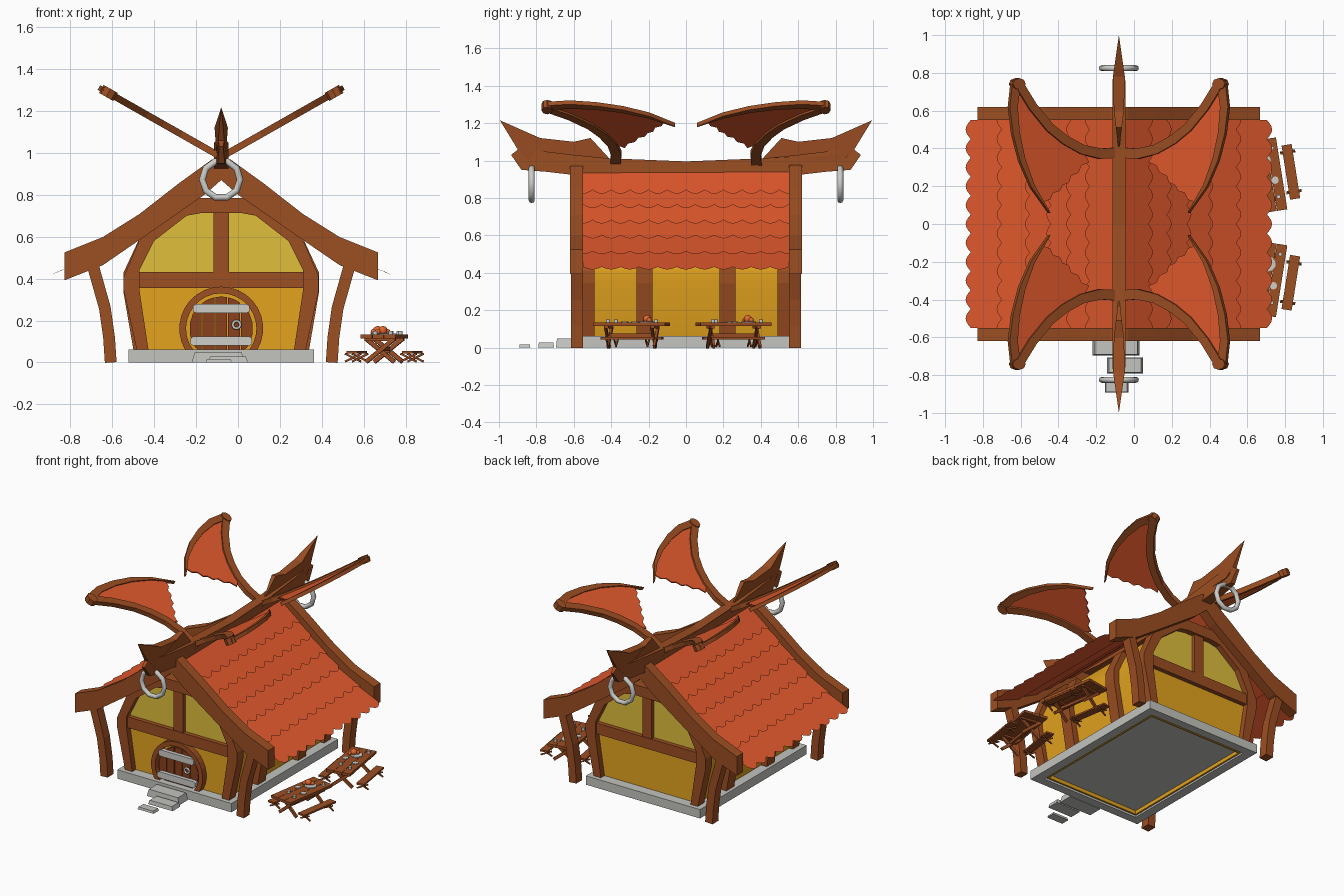
import bpy, bmesh, math
from mathutils import Matrix, Vector

if "Cube" in bpy.data.objects:
    bpy.data.objects.remove(bpy.data.objects["Cube"])

CX = -0.08  # house centre line


def mat(name, r, g, b):
    m = bpy.data.materials.new(name)
    m.diffuse_color = [((c / 255 + 0.055) / 1.055) ** 2.4 for c in (r, g, b)] + [1]
    m.use_nodes = True
    m.node_tree.nodes["Principled BSDF"].inputs["Base Color"].default_value = m.diffuse_color
    return m


WOOD = mat("brown wood", 156, 78, 34)
DOOR = mat("dark door wood", 138, 64, 28)
RED = mat("roof red", 226, 89, 45)
OCHRE = mat("ochre plaster", 228, 164, 30)
PANE = mat("pale yellow pane", 224, 191, 60)
STONE = mat("grey stone", 195, 195, 191)
METAL = mat("light metal", 205, 205, 202)
FOOD = mat("roast orange", 226, 104, 45)


def mesh(name, verts, faces, m):
    me = bpy.data.meshes.new(name)
    bm = bmesh.new()
    vs = [bm.verts.new(v) for v in verts]
    for f in faces:
        bm.faces.new([vs[i] for i in f])
    bmesh.ops.recalc_face_normals(bm, faces=bm.faces)
    bm.normal_update()
    if len(bm.faces) == 1:  # open sheets face up
        for f in bm.faces:
            if f.normal.z < 0:
                f.normal_flip()
    bm.to_mesh(me)
    bm.free()
    me.materials.append(m)
    ob = bpy.data.objects.new(name, me)
    bpy.context.collection.objects.link(ob)
    return ob


def along_y(a, b, d):
    return (CX + a, d, b)


def extrude(name, poly, d0, d1, f, m):
    n = len(poly)
    verts = [f(a, b, d) for d in (d0, d1) for a, b in poly]
    faces = [list(range(n)), list(range(n, 2 * n))]
    faces += [(i, (i + 1) % n, n + (i + 1) % n, n + i) for i in range(n)]
    return mesh(name, verts, faces, m)


def ribbon(path, widths):
    """Outline of a 2D path with a width at each point."""
    left, right = [], []
    for i, p in enumerate(path):
        a, b = path[max(i - 1, 0)], path[min(i + 1, len(path) - 1)]
        t = Vector((b[0] - a[0], b[1] - a[1])).normalized() * widths[i] / 2
        left.append((p[0] - t.y, p[1] + t.x))
        right.append((p[0] + t.y, p[1] - t.x))
    return left + right[::-1]


def flip(poly):
    return [(-a, b) for a, b in poly]


def arch(profile):
    """Right-hand profile from bottom to top, mirrored to a full arch."""
    return profile + flip(profile)[::-1]


def box(name, c, s, m, tilt=0.0, M=Matrix(), top=1.0):
    T = M @ Matrix.Translation(c) @ Matrix.Rotation(tilt, 4, 'Y')
    q = [(-1, -1), (1, -1), (1, 1), (-1, 1)]

    def f(a, b, d):
        k = top if d > 0 else 1
        return T @ Vector((a * k * s[0] / 2, b * k * s[1] / 2, d * s[2] / 2))
    return extrude(name, q, -1, 1, f, m)


def finish(name, m):
    ob = bpy.context.object
    ob.name = name
    ob.data.materials.append(m)
    ob.data.shade_smooth()
    ob.data.set_sharp_from_angle(angle=math.radians(60))
    return ob


def ring(name, loc, R, r, n):
    bpy.ops.mesh.primitive_torus_add(location=loc, rotation=(math.pi / 2, 0, 0), major_radius=R,
                                     minor_radius=r, major_segments=n, minor_segments=8)
    return finish(name, METAL)


# stone base: slab, hollow rim and wall footing seen from below
box("base_slab", (CX, 0, .046), (.884, 1.18, .032), STONE)
for s in (-1, 1):
    box("base_rim_side", (CX + s * .41, 0, .016), (.064, 1.18, .032), STONE)
    box("base_rim_end", (CX, s * .56, .016), (.76, .06, .032), STONE)
    box("wall_footing_side", (CX + s * .364, 0, .02), (.012, 1.03, .03), OCHRE)
    box("wall_footing_end", (CX, s * .512, .02), (.73, .012, .03), OCHRE)
for x, y, w, d, h in ((-.095, -.645, .25, .1, .048), (-.048, -.748, .19, .085, .028), (-.092, -.862, .125, .06, .016)):
    box("step_stone", (x, y, h / 2), (w, d, h), STONE, top=.9)

# barrel shaped wall body, panes above the cross beam
outer = [(.403, .06), (.465, .345), (.465, .41), (.39, .585), (.25, .72), (.11, .785)]
inner = [(.347, .06), (.39, .345), (.39, .44), (.32, .58), (.165, .70), (.10, .712)]
wall = [((a + c) / 2, (b + d) / 2) for (a, b), (c, d) in zip(outer, inner)]
body = extrude("wall_body", arch(wall), -.52, .52, along_y, OCHRE)
body.data.materials.append(PANE)
bm = bmesh.new()
bm.from_mesh(body.data)
bmesh.ops.bisect_plane(bm, geom=bm.verts[:] + bm.edges[:] + bm.faces[:], plane_co=(0, 0, .4), plane_no=(0, 0, 1))
for f in bm.faces:
    f.material_index = int(abs(f.normal.y) > .9 and f.calc_center_median().z > .4)
bm.to_mesh(body.data)
bm.free()
body.data.shade_smooth()
body.data.set_sharp_from_angle(angle=math.radians(40))

barge_top = [(.748, .525), (.565, .598), (.39, .708), (.2, .856), (.046, .967), (0, .985)]
barge_low = [(.748, .392), (.565, .464), (.39, .584), (.08, .80), (0, .87)]
barge = barge_top + flip(barge_top[:-1])[::-1] + flip(barge_low) + barge_low[:-1][::-1]
leg = ribbon([(.527, 0), (.535, .12), (.555, .26), (.617, .48)], [.056] * 4)
post = ribbon([(.39, .055), (.44, .345), (.44, .42), (.37, .57)], [.055] * 4)
head = [(.40, 1.0), (.51, 1.12), (.60, 1.10), (.78, 1.12), (.995, 1.215), (.90, 1.06), (.84, 1.0)]

for s in (-1, 1):
    # end framing, barge boards and outer legs
    extrude("wall_end_frame", arch(outer) + arch(inner)[::-1], s * .49, s * .56, along_y, WOOD)
    box("cross_beam", (CX, s * .525, .393), (.82, .05, .076), WOOD)
    box("upper_post", (CX, s * .523, .58), (.072, .046, .30), WOOD)
    extrude("barge_board", barge, s * .55, s * .62, along_y, WOOD)
    for t in (-1, 1):
        extrude("outer_leg", leg if t > 0 else flip(leg), s * .55, s * .615, along_y, WOOD)
        extrude("side_post", post if t > 0 else flip(post), s * .18, s * .265, along_y, WOOD)

    # carved ridge head: widest in the middle, sharp at the tip
    def head_map(a, b, d):
        w = max(.004, min((a - .38) / .3, (1.0 - a) / .25, 1)) * .036
        return (CX + d * w, s * a, b)
    extrude("ridge_head", head, -1, 1, head_map, WOOD)
    ring("hanging_ring", (CX, s * .825, .873), .09, .016, 10)


# ridge beam, narrowing at both ends
def ridge_map(a, b, d):
    return (CX + d * .035 * min(1, (1.0 - abs(a)) / .25), a, b)


top = [(0, .995), (.42, 1.012), (.6, 1.03), (.75, 1.048), (.89, 1.065), (.935, 1.03)]
low = [(.88, .95), (.75, .94), (.62, .925), (.4, .905), (0, .90)]
half = top + low
extrude("ridge_beam", half + flip(half[1:-1])[::-1], -1, 1, ridge_map, WOOD)

# roof tile rows: thin sheets with scalloped lower edges
prof = [(.805, .405), (.64, .487), (.49, .572), (.375, .652), (.27, .735), (.17, .812), (.07, .90)]
N, K = 11, 6
for s in (-1, 1):
    for i in range(6):
        p, q = Vector(prof[i]), Vector(prof[i + 1])
        d = (q - p).normalized()
        p = p + Vector((d.y, -d.x)) * .014
        q = q + d * .075
        offset = .05 if i % 2 else 0
        pts = []
        for k in range(N * K + 1):
            y = -.55 + 1.1 * k / (N * K)
            c = p + d * .03 * (1 - abs(math.sin(math.pi * (y + .55 + offset) / .1)))
            pts.append((CX + s * c.x, y, c.y))
        pts += [(CX + s * q.x, .55, q.y), (CX + s * q.x, -.55, q.y)]
        mesh("roof_tile_row", pts, [range(len(pts))], RED)

# four wings lying in planes tilted up from the ridge
arm = [(-.02, .38), (.10, .372), (.2, .395), (.29, .445), (.37, .51), (.46, .62), (.54, .75)]
edge = [(.545, .76), (.562, .62), (.548, .48), (.515, .34), (.46, .20), (.37, .06)]
tips = [(.405, .115), (.35, .165), (.30, .205), (.255, .255), (.20, .31), (.14, .365)]
scallop = [(.37, .06)]
for (a, b), (c, d) in zip(tips, tips[1:]):
    scallop += [(a, b), ((a + c) / 2 - .012, (b + d) / 2 - .010)]
skin = arm[2:] + edge[1:-1] + scallop
for s in (-1, 1):
    for t in (-1, 1):
        def wing(u, y, d):
            return (CX + s * (u - d * .494), t * y, .98 + .568 * u + d * .87)
        extrude("wing_arm", ribbon(arm, [.055, .055, .05, .048, .046, .045, .045]), -.016, .016, wing, WOOD)
        extrude("wing_edge", ribbon(edge, [.045, .042, .036, .03, .02, .004]), -.012, .012, wing, WOOD)
        extrude("wing_skin", skin, -.004, .004, wing, RED)
        cap = [(.538 + .034 * math.cos(k * math.pi / 4), .742 + .03 * math.sin(k * math.pi / 4)) for k in range(8)]
        extrude("wing_cap", cap, -.022, .022, wing, WOOD)


# round door
def arc(r, a0, a1, n=20):
    return [(r * math.cos(math.radians(a0 + (a1 - a0) * k / n)),
             .162 + r * math.sin(math.radians(a0 + (a1 - a0) * k / n))) for k in range(n + 1)]


extrude("door_surround", arc(.2, -31, 211) + arc(.168, 218, -38), -.562, -.51, along_y, WOOD)
R, W = .152, .304 / 5
for i in range(5):
    xs = [-R + W * i + .002 + (W - .004) * k / 4 for k in range(5)]
    hs = [math.sqrt(max(R * R - x * x, 0)) for x in xs]
    plank = [(x, .162 + h) for x, h in zip(xs, hs)]
    plank += [(x, max(.06, .161 - h)) for x, h in zip(xs, hs)][::-1]
    extrude("door_plank", plank, -.545, -.515, along_y, DOOR)
for z, w in ((.257, .27), (.102, .295)):
    bar = ribbon([(-w / 2, z), (-w / 2 + .015, z), (w / 2 - .015, z), (w / 2, z)], [.026, .044, .044, .026])
    extrude("door_strap", bar, -.57, -.54, along_y, METAL)
ring("door_handle", (CX + .073, -.556, .18), .018, .007, 10)

# picnic tables with food
for y, ang in ((.255, 9), (-.29, -9)):
    M = Matrix.Translation((.698, y, 0)) @ Matrix.Rotation(math.radians(ang), 4, 'Z')
    for k in (-1, 0, 1):
        box("table_plank", (k * .057, 0, .124), (.055, .385, .018), WOOD, 0, M)
    box("table_stretcher", (0, 0, .065), (.018, .24, .018), WOOD, 0, M)
    for e in (-.125, .125):
        box("table_crossbar", (0, e, .11), (.15, .02, .014), WOOD, 0, M)
        for t in (-1, 1):
            box("table_leg", (0, e + t * .007, .058), (.175, .014, .02), WOOD, t * .68, M)
            for b in (-.134, .134):
                box("bench_leg", (b, e * .85 + t * .004, .023), (.085, .008, .009), WOOD, t * .45, M)
    for b in (-.134, .134):
        box("bench_seat", (b, 0, .05), (.054, .29, .012), WOOD, 0, M)
    for px, py, r, h in ((0, .08, .04, .006), (.045, -.03, .02, .005), (-.045, .01, .02, .005),
                         (.05, -.12, .011, .018), (-.03, -.09, .011, .018), (.055, .14, .011, .018)):
        bpy.ops.mesh.primitive_cylinder_add(vertices=10, radius=r, depth=h, location=M @ Vector((px, py, .133 + h / 2)))
        finish("cup" if h > .01 else "plate", METAL)
    for dx, dy, r in ((0, 0, .022), (.02, .015, .014), (-.022, -.012, .014)):
        bpy.ops.mesh.primitive_ico_sphere_add(subdivisions=2, radius=r,
                                              location=M @ Vector((dx - .02, .08 + dy, .135 + r * .8)))
        finish("roast", FOOD)
